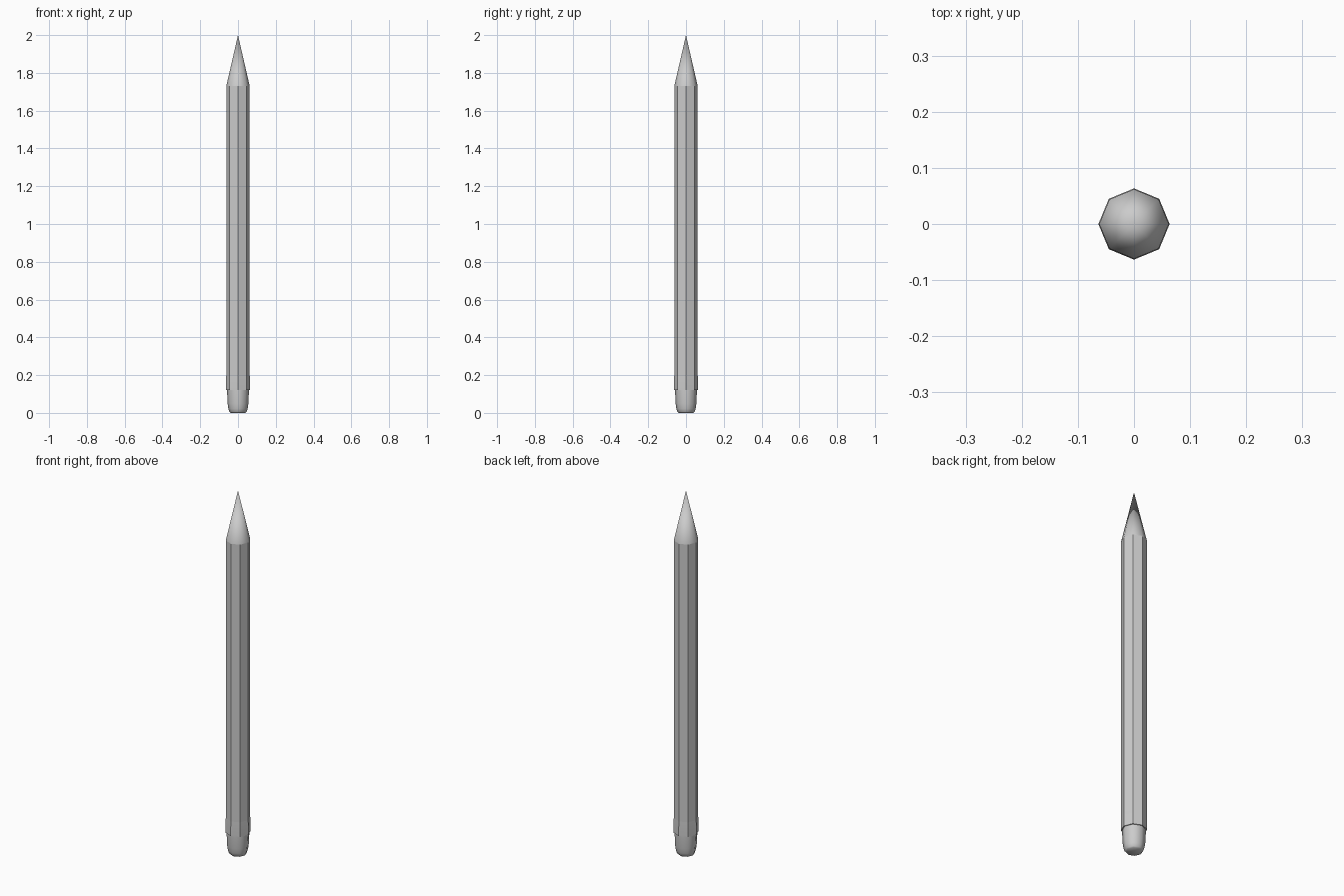
import bpy, bmesh, math

if "Cube" in bpy.data.objects:
    bpy.data.objects.remove(bpy.data.objects["Cube"])

SIDES = 8


def lathe(name, profile, angle):
    """Eight-sided stack of rings (radius, z) with corners on the x and y axes."""
    bm = bmesh.new()
    rings = []
    for r, z in profile:
        if r == 0:
            rings.append([bm.verts.new((0, 0, z))])
        else:
            rings.append([bm.verts.new((r * math.cos(2 * math.pi * i / SIDES),
                                        r * math.sin(2 * math.pi * i / SIDES), z))
                          for i in range(SIDES)])
    for a, b in zip(rings, rings[1:]):
        for i in range(SIDES):
            j = (i + 1) % SIDES
            if len(b) == 1:
                bm.faces.new((a[i], a[j], b[0]))
            else:
                bm.faces.new((a[i], a[j], b[j], b[i]))
    for ring, flip in ((rings[0], True), (rings[-1], False)):
        if len(ring) > 1:
            bm.faces.new(ring[::-1] if flip else ring)
    mesh = bpy.data.meshes.new(name)
    bm.to_mesh(mesh)
    bm.free()
    obj = bpy.data.objects.new(name, mesh)
    bpy.context.collection.objects.link(obj)
    bpy.ops.object.select_all(action='DESELECT')
    obj.select_set(True)
    bpy.context.view_layer.objects.active = obj
    bpy.ops.object.shade_smooth_by_angle(angle=math.radians(angle))
    return obj


# Faceted shaft
lathe("shaft", [(0.062, 0.16), (0.062, 1.73)], 30)
# Softly shaded sharpened point
lathe("point", [(0.062, 1.73), (0.0, 2.0)], 60)
# Thin sleeve joining shaft and eraser
lathe("sleeve", [(0.0635, 0.12), (0.0635, 0.165), (0.062, 0.20)], 30)
# Rounded eraser end
lathe("eraser", [(0.040, 0.0), (0.046, 0.006), (0.051, 0.022),
                 (0.055, 0.05), (0.058, 0.12), (0.058, 0.15)], 50)
